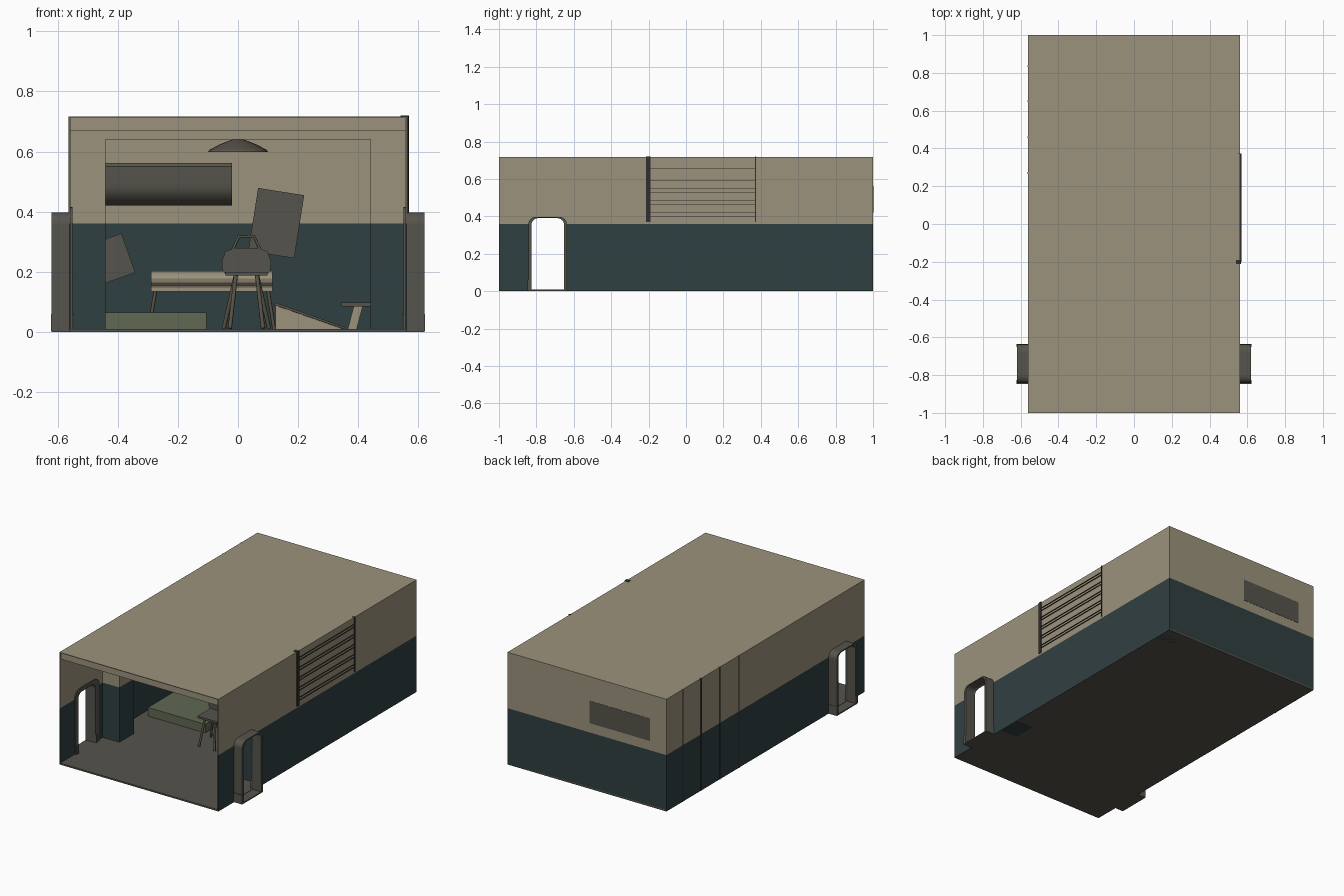
import bpy, bmesh, math
from mathutils import Matrix, Vector

cube = bpy.data.objects.get("Cube")
if cube:
    bpy.data.objects.remove(cube, do_unlink=True)


def material(name, rgb):
    m = bpy.data.materials.new(name)
    m.use_nodes = True
    m.diffuse_color = (*rgb, 1)
    m.node_tree.nodes["Principled BSDF"].inputs["Base Color"].default_value = (*rgb, 1)
    return m


BEIGE = material("beige plaster", (0.33, 0.29, 0.2))
TEAL = material("dark teal paint", (0.03, 0.05, 0.052))
GREY = material("warm grey", (0.092, 0.088, 0.072))
BLACK = material("dark metal", (0.03, 0.027, 0.028))
GREEN = material("mattress green", (0.115, 0.14, 0.085))
BROWN = material("brown grey wood", (0.1, 0.088, 0.065))
SPLIT, TOP = 0.36, 0.717


def finish(name, bm, mat, smooth=False):
    bmesh.ops.recalc_face_normals(bm, faces=bm.faces)
    me = bpy.data.meshes.new(name)
    bm.to_mesh(me)
    bm.free()
    ob = bpy.data.objects.new(name, me)
    bpy.context.collection.objects.link(ob)
    me.materials.append(mat)
    if smooth:
        bpy.ops.object.select_all(action="DESELECT")
        ob.select_set(True)
        bpy.context.view_layer.objects.active = ob
        bpy.ops.object.shade_smooth_by_angle()
    return ob


def box(name, x, y, z, mat):
    bm = bmesh.new()
    bmesh.ops.create_cube(bm, size=1)
    for v in bm.verts:
        v.co = [r[0] + (c + 0.5) * (r[1] - r[0]) for c, r in zip(v.co, (x, y, z))]
    return finish(name, bm, mat)


def prism(name, pts, axis, lo, hi, mat, smooth=False):
    """Extrude an outline along x (outline in y,z) or y (outline in x,z)."""
    bm = bmesh.new()
    place = (lambda p: (lo, *p)) if axis == "x" else (lambda p: (p[0], lo, p[1]))
    face = bm.faces.new([bm.verts.new(place(p)) for p in pts])
    out = bmesh.ops.extrude_face_region(bm, geom=[face])["geom"]
    shift = Vector((hi - lo, 0, 0)) if axis == "x" else Vector((0, hi - lo, 0))
    bmesh.ops.translate(bm, vec=shift, verts=[g for g in out if isinstance(g, bmesh.types.BMVert)])
    return finish(name, bm, mat, smooth)


def rod(name, path, r, mat):
    cu = bpy.data.curves.new(name, "CURVE")
    cu.dimensions = "3D"
    cu.bevel_depth, cu.bevel_resolution, cu.use_fill_caps = r, 2, True
    sp = cu.splines.new("POLY")
    sp.points.add(len(path) - 1)
    for p, co in zip(sp.points, path):
        p.co = (*co, 1)
    ob = bpy.data.objects.new(name, cu)
    bpy.context.collection.objects.link(ob)
    cu.materials.append(mat)
    return ob


def arch(y0, y1, h, r, n=6, base=0.0):
    pts = [(y0, base)]
    for cy, start in ((y0 + r, math.pi), (y1 - r, math.pi / 2)):
        for i in range(n + 1):
            a = start - i * math.pi / 2 / n
            pts.append((cy + r * math.cos(a), h - r + r * math.sin(a)))
    return pts + [(y1, base)]


def two_tone(name, x, y, top):
    return [box(name + "_lower", x, y, (0.0, SPLIT), TEAL),
            box(name + "_upper", x, y, (SPLIT, top), BEIGE)]


# Room shell, open at the front
box("floor", (-0.56, 0.56), (-1, 1), (0, 0.01), GREY)
box("ceiling", (-0.562, 0.562), (-1, 1), (TOP - 0.004, TOP), BEIGE)
two_tone("back_wall", (-0.562, 0.562), (0.995, 1.0), TOP)
cutter = prism("doorway_cutter", arch(-0.826, -0.652, 0.39, 0.035, base=-0.05), "x", -0.8, 0.8, GREY)
cutter.hide_render = True
for side, s in (("left", 1), ("right", -1)):
    for wall in two_tone(side + "_wall", sorted((s * 0.557, s * 0.562)), (-1, 1), TOP):
        mod = wall.modifiers.new("doorway", "BOOLEAN")
        mod.operation, mod.object, mod.solver = "DIFFERENCE", cutter, "EXACT"
        bpy.ops.object.select_all(action="DESELECT")
        wall.select_set(True)
        bpy.context.view_layer.objects.active = wall
        bpy.ops.object.modifier_apply(modifier=mod.name)
bpy.data.objects.remove(cutter, do_unlink=True)

# Doorways, pillars and plinths, mirrored
for side, s in (("left", 1), ("right", -1)):
    inner = arch(-0.826, -0.652, 0.39, 0.035)
    prism(side + "_door_tunnel", arch(-0.843, -0.637, 0.397, 0.04) + inner[::-1],
          "x", s * 0.556, s * 0.62, GREY)
    prism(side + "_door_trim", arch(-0.857, -0.61, 0.415, 0.05) + inner[::-1],
          "x", s * 0.55, s * 0.5565, GREY)
    box(side + "_door_sill", sorted((s * 0.55, s * 0.62)), (-0.843, -0.637), (0.0, 0.008), GREY)
    for y0, y1 in ((-0.847, -0.826), (-0.652, -0.635)):
        box(side + "_door_plinth", sorted((s * 0.545, s * 0.622)), (y0, y1), (0.003, 0.06), GREY)
    for place, y in (("front", (-0.57, -0.42)), ("back", (0.88, 0.996))):
        two_tone(side + "_" + place + "_pillar", sorted((s * 0.44, s * 0.557)), y, 0.64)

# Ceiling beams
box("front_beam", (-0.557, 0.557), (-0.57, -0.42), (0.64, TOP - 0.003), BEIGE)
box("back_beam", (-0.557, 0.557), (0.88, 0.996), (0.64, TOP - 0.003), BEIGE)
box("entrance_beam", (-0.557, 0.557), (-0.99, -0.9), (0.67, TOP - 0.003), BEIGE)

# Barred window on the left wall
box("window_front_post", (0.54, 0.567), (-0.213, -0.19), (0.37, TOP + 0.003), BLACK)
box("window_back_post", (0.55, 0.568), (0.37, 0.374), (0.37, TOP + 0.003), BLACK)
for i in range(5):
    for dz in (0, 0.018):
        z = 0.4 + i * 0.064 + dz
        box("window_slat", (0.55, 0.568), (-0.2, 0.372), (z, z + 0.0015), BLACK)

# Rack uprights along the right wall
for y in (0.27, 0.46, 0.65, 0.835):
    box("rack_upright", (-0.564, -0.55), (y - 0.004, y + 0.004), (0.0, TOP), BLACK)

# Wall unit with a rounded underside
unit = [(1.0015, 0.42), (1.0015, 0.562), (0.87, 0.562), (0.86, 0.55), (0.86, 0.49)]
unit += [(0.94 - 0.08 * math.cos(a * math.pi / 16), 0.49 - 0.07 * math.sin(a * math.pi / 16)) for a in range(1, 9)]
prism("wall_unit", unit, "x", -0.445, -0.02, GREY, True)

# Hanging lamp
bm = bmesh.new()
rings = ((0.1, 0.598), (0.095, 0.606), (0.06, 0.624), (0.025, 0.638), (0.01, 0.642))
verts = [bm.verts.new((r, 0, z)) for r, z in rings]
edges = [bm.edges.new(p) for p in zip(verts, verts[1:])]
bmesh.ops.spin(bm, geom=verts + edges, axis=(0, 0, 1), cent=(0, 0, 0), angle=math.tau, steps=16)
bmesh.ops.remove_doubles(bm, verts=bm.verts, dist=0.0005)
finish("lamp_shade", bm, BROWN, True)
rod("lamp_cord", [(0, 0, 0.64), (0, 0, TOP - 0.004)], 0.003, BLACK)

# Mattress on the floor
box("mattress", (-0.51, -0.105), (-0.18, 0.5), (0.01, 0.065), GREEN)

# Padded bench
cushion = [(0.62, 0.15), (0.85, 0.15), (0.85, 0.203), (0.65, 0.203)]
cushion += [(0.65 - 0.03 * math.sin(i * math.pi / 6), 0.177 + 0.026 * math.cos(i * math.pi / 6)) for i in range(1, 6)]
prism("bench_cushion", cushion, "x", -0.29, 0.115, BEIGE, True)
box("bench_base", (-0.29, 0.115), (0.62, 0.85), (0.135, 0.15), BEIGE)
for x, dx in ((-0.275, -0.02), (0.1, 0.02)):
    for y in (0.65, 0.82):
        rod("bench_leg", [(x, y, 0.137), (x + dx, y, 0.01)], 0.006, BROWN)

# Chair with a curved back, top loop and splayed legs
CX, CY = 0.028, -0.28
shell = [(-0.065, 0.187), (0.065, 0.187), (0.08, 0.205), (0.082, 0.235), (0.07, 0.268)]
shell += [(0.035, 0.28), (-0.035, 0.28), (-0.07, 0.268), (-0.082, 0.235), (-0.08, 0.205)]
prism("chair_back", [(CX + x, z) for x, z in shell], "y", CY + 0.06, CY + 0.075, GREY)
box("chair_seat", (CX - 0.07, CX + 0.07), (CY - 0.07, CY + 0.07), (0.187, 0.2), GREY)
loop = ((-0.045, 0.275), (-0.025, 0.318), (0.025, 0.318), (0.045, 0.275))
rod("chair_top_loop", [(CX + x, CY + 0.067, z) for x, z in loop], 0.005, BROWN)
for sx in (-1, 1):
    for sy in (-1, 1):
        rod("chair_leg", [(CX + sx * 0.035, CY + sy * 0.04, 0.19),
                          (CX + sx * (0.065 + 0.01 * sy), CY + sy * 0.075, 0.012)], 0.007, BROWN)


# Crooked sheets on the back wall
def sheet(name, x, z, w, h, tilt):
    ob = box(name, (-w / 2, w / 2), (-0.002, 0.002), (-h / 2, h / 2), GREY)
    ob.matrix_world = Matrix.Translation((x, 0.99, z)) @ Matrix.Rotation(math.radians(tilt), 4, "Y")


sheet("large_sheet", 0.127, 0.362, 0.155, 0.212, 9)
sheet("small_sheet", -0.44, 0.236, 0.16, 0.138, -19.5)

# Fallen board and toppled stool in the corner
prism("fallen_board", [(0.125, 0.01), (0.35, 0.01), (0.125, 0.088)], "y", 0.45, 0.7, BEIGE)
prism("fallen_board_edge", [(0.12, 0.09), (0.355, 0.009), (0.358, 0.015), (0.123, 0.098)], "y", 0.445, 0.705, BROWN)
box("stool_top", (0.345, 0.5), (0.4, 0.55), (0.085, 0.098), BROWN)
for x, dx in ((0.385, -0.02), (0.46, 0.02)):
    for y in (0.41, 0.52):
        prism("stool_leg", [(x + dx, 0.01), (x + dx + 0.03, 0.01), (x + 0.03, 0.086), (x, 0.086)],
              "y", y, y + 0.02, BEIGE)
